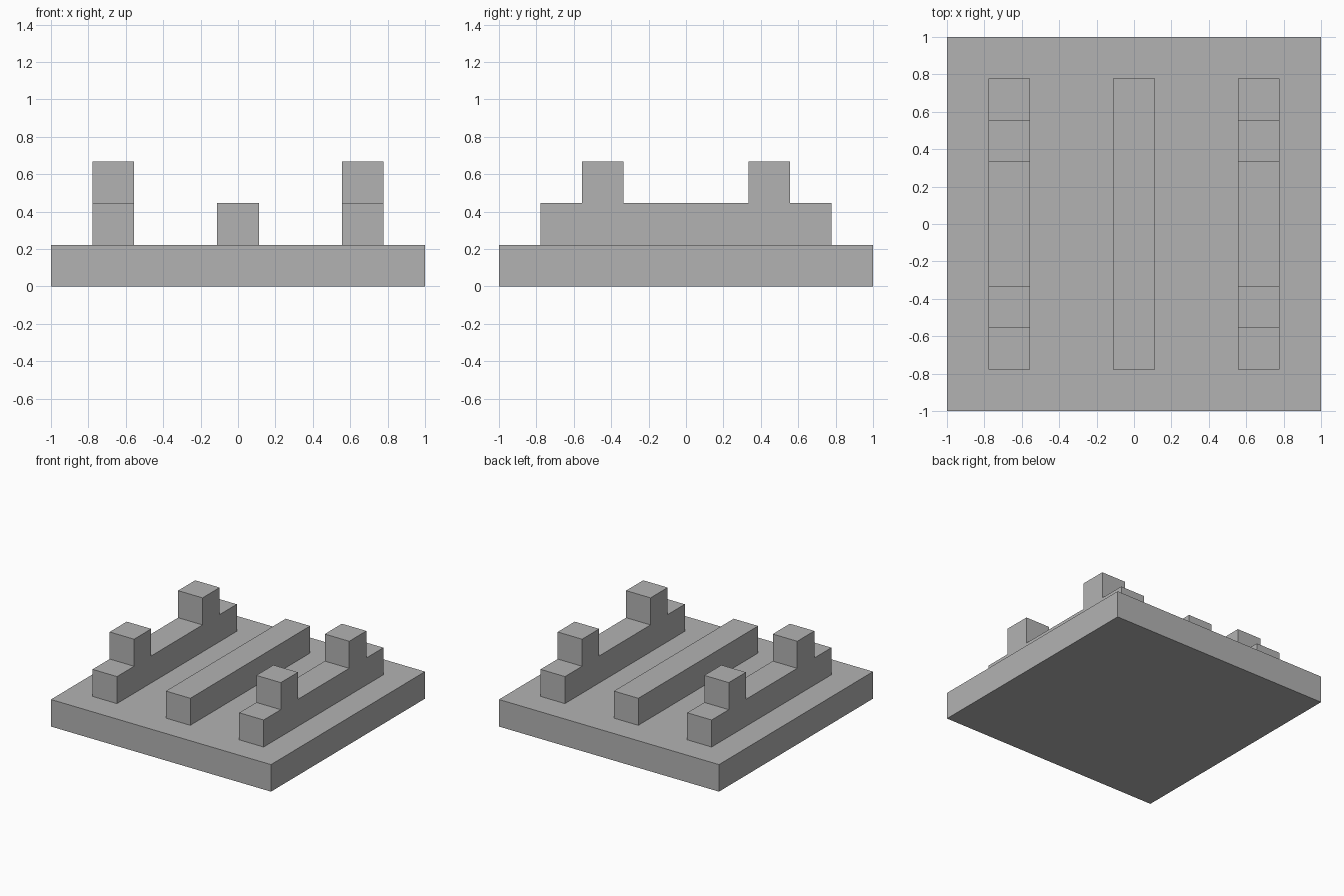
import bpy
import bmesh

cube = bpy.data.objects.get("Cube")
if cube:
    bpy.data.objects.remove(cube, do_unlink=True)

U = 2 / 9  # one grid module: the plate is nine modules wide

grey = bpy.data.materials.new("plain grey")
grey.use_nodes = True
colour = (0.45, 0.45, 0.45, 1)
grey.diffuse_color = colour
grey.node_tree.nodes["Principled BSDF"].inputs["Base Color"].default_value = colour


def extrude_profile(name, profile, x, width):
    """Extrude a side profile of (y, z) modules along x, centred on x."""
    bm = bmesh.new()
    verts = [bm.verts.new(((x - width / 2) * U, y * U, z * U)) for y, z in profile]
    face = bm.faces.new(verts)
    result = bmesh.ops.extrude_face_region(bm, geom=[face])
    moved = [v for v in result["geom"] if isinstance(v, bmesh.types.BMVert)]
    bmesh.ops.translate(bm, verts=moved, vec=(width * U, 0, 0))
    bmesh.ops.recalc_face_normals(bm, faces=bm.faces)
    mesh = bpy.data.meshes.new(name)
    bm.to_mesh(mesh)
    bm.free()
    mesh.materials.append(grey)
    obj = bpy.data.objects.new(name, mesh)
    bpy.context.collection.objects.link(obj)
    return obj


def block(half_length, bottom, top):
    return [(-half_length, bottom), (half_length, bottom),
            (half_length, top), (-half_length, top)]


# Square base plate and plain middle rail
extrude_profile("base_plate", block(4.5, 0, 1), 0, 9)
extrude_profile("middle_rail", block(3.5, 1, 2), 0, 1)

# Outer rails, each with two raised posts
half = [(3.5, 1), (3.5, 2), (2.5, 2), (2.5, 3), (1.5, 3), (1.5, 2)]
stepped = half + [(-y, z) for y, z in reversed(half)]
for side, x in (("right", -3), ("left", 3)):
    extrude_profile(side + "_rail", stepped, x, 1)
